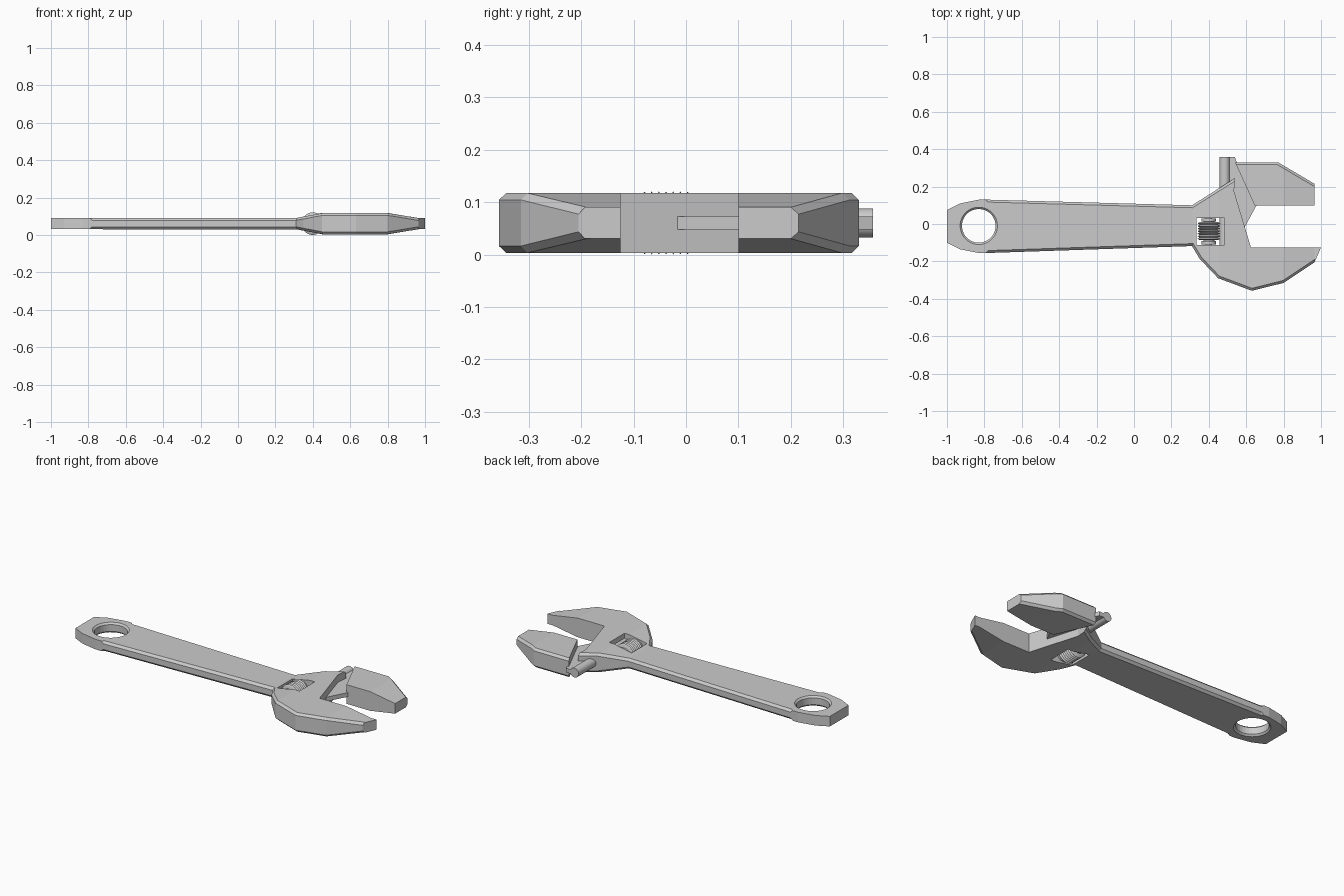
import bpy, bmesh
from math import cos, sin, pi

if "Cube" in bpy.data.objects:
    bpy.data.objects.remove(bpy.data.objects["Cube"])

ZC = 0.0605


def half_thickness(x):
    """Half height of the forged body as a piecewise line along x."""
    pts = [(-2, .03), (.31, .03), (.45, .057), (.8, .057), (.965, .03), (2, .03)]
    for (x0, h0), (x1, h1) in zip(pts, pts[1:]):
        if x <= x1:
            return h0 + (h1 - h0) * (x - x0) / (x1 - x0)


def finish(bm, name):
    bmesh.ops.recalc_face_normals(bm, faces=bm.faces)
    me = bpy.data.meshes.new(name)
    bm.to_mesh(me)
    bm.free()
    ob = bpy.data.objects.new(name, me)
    bpy.context.collection.objects.link(ob)
    return ob


def prism(bm, outline, h):
    face = bm.faces.new([bm.verts.new((x, y, -h)) for x, y in outline])
    ext = bmesh.ops.extrude_face_region(bm, geom=[face])
    for v in ext["geom"]:
        if isinstance(v, bmesh.types.BMVert):
            v.co.z = h
    bmesh.ops.recalc_face_normals(bm, faces=bm.faces)


def plate(name, outline, h):
    bm = bmesh.new()
    prism(bm, outline, h)
    ob = finish(bm, name)
    ob.location.z = ZC
    return ob


def forged(name, outline, chamfered):
    """Outline whose thickness follows half_thickness, with chosen rim edges chamfered."""
    bm = bmesh.new()
    prism(bm, outline, 1)
    for x in (-.78, .31, .45, .8, .965):
        bmesh.ops.bisect_plane(bm, geom=bm.verts[:] + bm.edges[:] + bm.faces[:],
                               dist=1e-4, plane_co=(x, 0, 0), plane_no=(1, 0, 0))
    for v in bm.verts:
        v.co.z *= half_thickness(v.co.x)
    bm.normal_update()
    rim = set()
    for f in bm.faces:
        if abs(f.normal.z) < .1 and chamfered(f.calc_center_median(), f.normal):
            for e in f.edges:
                if e.verts[0].co.z * e.verts[1].co.z > 0:
                    rim.add(e)
    bmesh.ops.bevel(bm, geom=list(rim), offset=.013, segments=1, profile=.5,
                    affect='EDGES', clamp_overlap=False)
    ob = finish(bm, name)
    ob.location.z = ZC
    return ob


def lathe(name, profile, axis, centre, n):
    """Spin (radius, position) pairs around the y or z axis."""
    bm = bmesh.new()
    rings = []
    for r, t in profile:
        ring = []
        for i in range(n):
            a = 2 * pi * (i + .5) / n
            p = (r * cos(a), t, r * sin(a)) if axis == 'y' else (r * cos(a), r * sin(a), t)
            ring.append(bm.verts.new(p))
        rings.append(ring)
    for a, b in zip(rings, rings[1:]):
        for i in range(n):
            j = (i + 1) % n
            bm.faces.new((a[i], a[j], b[j], b[i]))
    bm.faces.new(rings[0])
    bm.faces.new(rings[-1])
    ob = finish(bm, name)
    ob.location = centre
    return ob


def cut(target, cutter):
    cutter.hide_render = True
    cutter.hide_viewport = True
    m = target.modifiers.new("cut", 'BOOLEAN')
    m.operation = 'DIFFERENCE'
    m.solver = 'EXACT'
    m.object = cutter


def smooth(ob):
    bpy.ops.object.select_all(action='DESELECT')
    ob.select_set(True)
    bpy.context.view_layer.objects.active = ob
    bpy.ops.object.shade_smooth_by_angle(angle=.6)


# Handle, head and fixed jaw in one forging
body = forged("handle_and_fixed_jaw", [
    (-1, -.1), (-.93, -.135), (-.83, -.155), (-.78, -.155), (.31, -.118),
    (.35, -.185), (.45, -.29), (.63, -.357), (.8, -.315), (.965, -.205),
    (1, -.125), (.625, -.125), (.535, .175), (.54, .245), (.31, .1),
    (-.78, .13), (-.83, .13), (-.93, .11), (-1, .075)],
    lambda c, n: c.x > -.78 and n.x < .8 and not (n.y > 0 and c.x > .53))

# Sliding jaw
forged("sliding_jaw", [(.54, .33), (.77, .33), (.965, .215), (.965, .1), (.645, .1)],
       lambda c, n: n.y > .3 and n.x < .9)

# Web and guide rod that carry the sliding jaw
plate("jaw_web", [(.48, .357), (.54, .357), (.56, .3), (.655, .1), (.585, -.03), (.48, -.03)], .0125)
rod = lathe("guide_rod", [(.028, -.115), (.028, .357)], 'y', (.485, 0, ZC), 16)

# Hanging hole with chamfered rims
cut(body, lathe("hole_cutter", [(.108, -.04), (.1, -.03), (.09, -.02), (.09, .02),
                                (.1, .03), (.108, .04)], 'z', (-.83, -.01, ZC), 32))

# Window for the adjusting screw
cut(body, plate("window_cutter", [(.335, -.112), (.483, -.112), (.483, .032), (.335, .032)], .1))

# Ridged adjusting screw with end collars
profile = [(.018, -.115), (.018, -.11), (.04, -.11), (.04, -.092), (.03, -.092), (.03, -.086)]
for i in range(7):
    y = -.086 + i * .0137
    profile += [(.05, y), (.0605, y + .0068)]
profile += [(.05, .01), (.03, .01), (.03, .014), (.04, .014), (.04, .03), (.018, .03), (.018, .035)]
screw = lathe("adjusting_screw", profile, 'y', (.4, 0, ZC), 24)

for ob in (rod, screw):
    smooth(ob)
